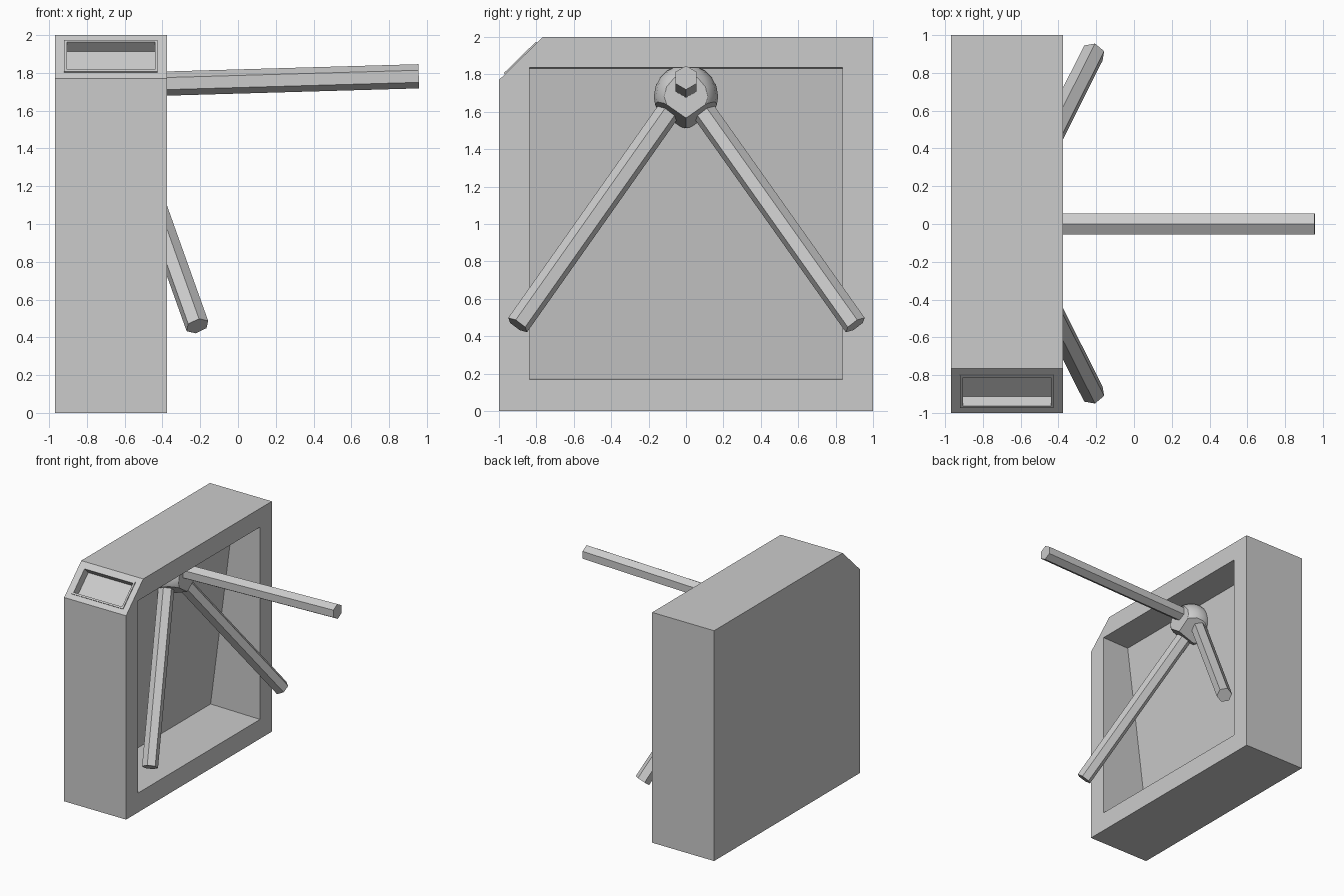
import bpy, bmesh, math
from mathutils import Vector, Matrix

if "Cube" in bpy.data.objects:
    bpy.data.objects.remove(bpy.data.objects["Cube"])


def finish(bm, name):
    bmesh.ops.recalc_face_normals(bm, faces=bm.faces)
    me = bpy.data.meshes.new(name)
    bm.to_mesh(me)
    bm.free()
    ob = bpy.data.objects.new(name, me)
    bpy.context.collection.objects.link(ob)
    return ob


def loft(rings, name):
    """Closed solid skinned through rings of equal point count."""
    bm = bmesh.new()
    vs = [[bm.verts.new(p) for p in r] for r in rings]
    n = len(vs[0])
    for a, b in zip(vs, vs[1:]):
        for i in range(n):
            bm.faces.new((a[i], a[(i + 1) % n], b[(i + 1) % n], b[i]))
    bm.faces.new(vs[0])
    bm.faces.new(vs[-1])
    return finish(bm, name)


def box(size, centre, name, frame=Matrix()):
    bm = bmesh.new()
    bmesh.ops.create_cube(bm, size=1, matrix=frame @ Matrix.Translation(centre)
                          @ Matrix.Diagonal((*size, 1)))
    return finish(bm, name)


def cut(ob, cutter):
    mod = ob.modifiers.new("cut", 'BOOLEAN')
    mod.operation, mod.solver, mod.object = 'DIFFERENCE', 'EXACT', cutter
    bpy.context.view_layer.objects.active = ob
    bpy.ops.object.modifier_apply(modifier=mod.name)


# Cabinet: side profile extruded across x, front top edge chamfered
X0, X1 = -0.97, -0.375
profile = [(-1, 0), (1, 0), (1, 2), (-0.765, 2), (-1, 1.77)]
cabinet = loft([[(x, y, z) for y, z in profile] for x in (X0, X1)], "cabinet")

# Side recess: its back panel leans, deeper at the bottom
def recess_ring(x_low, x_high, y, z0, z1):
    return [(x_low, -y, z0), (x_low, y, z0), (x_high, y, z1), (x_high, -y, z1)]

recess = loft([recess_ring(-0.85, -0.635, 0.838, 0.175, 1.832),
               recess_ring(X1, X1, 0.838, 0.168, 1.838),
               recess_ring(-0.2, -0.2, 0.838, 0.168, 1.838)], "recess_cutter")
cut(cabinet, recess)

# Display on the chamfer: thin raised bezel and sunken screen
chamfer = (Matrix.Translation(((X0 + X1) / 2, -0.8825, 1.885))
           @ Matrix.Rotation(math.atan2(0.23, 0.235), 4, 'X'))
bezel = box((0.495, 0.24, 0.014), (0, 0, 0.001), "display_bezel", chamfer)
slot = box((0.465, 0.21, 0.2), (0, 0, 0.035), "display_cutter", chamfer)
for part in (cabinet, bezel):
    cut(part, slot)
for c in (recess, slot):
    bpy.data.objects.remove(c)

# Three hexagonal barrier arms radiating from one point
origin = Vector((-0.67, 0, 1.735))
ends = {"upper_arm": (0.957, 0, 1.782),
        "rear_arm": (-0.215, 0.905, 0.46),
        "front_arm": (-0.215, -0.9, 0.46)}
dirs = {k: (Vector(e) - origin).normalized() for k, e in ends.items()}
axis = sum(dirs.values(), Vector()).normalized()
for name, d in dirs.items():
    up = (d * axis.dot(d) - axis).normalized()
    side = d.cross(up)
    hexa = [0.064 * (up * math.cos(k * math.pi / 3) + side * math.sin(k * math.pi / 3))
            for k in range(6)]
    loft([[c + p for p in hexa] for c in (origin + d * 0.08, Vector(ends[name]))], name)

# Hub: ball with a flat pad facing each arm
centre = Vector((-0.615, 0, 1.68))
bm = bmesh.new()
bmesh.ops.create_uvsphere(bm, u_segments=16, v_segments=10, radius=0.172,
                          matrix=Matrix.Translation(centre))
for d in dirs.values():
    bmesh.ops.bisect_plane(bm, geom=bm.verts[:] + bm.edges[:] + bm.faces[:],
                           plane_co=centre + d * 0.125, plane_no=d, clear_outer=True)
    rim = [e for e in bm.edges if e.is_boundary]
    bmesh.ops.holes_fill(bm, edges=rim, sides=0)
hub = finish(bm, "hub")
bpy.ops.object.select_all(action='DESELECT')
hub.select_set(True)
bpy.context.view_layer.objects.active = hub
bpy.ops.object.shade_smooth_by_angle(angle=math.radians(30))
